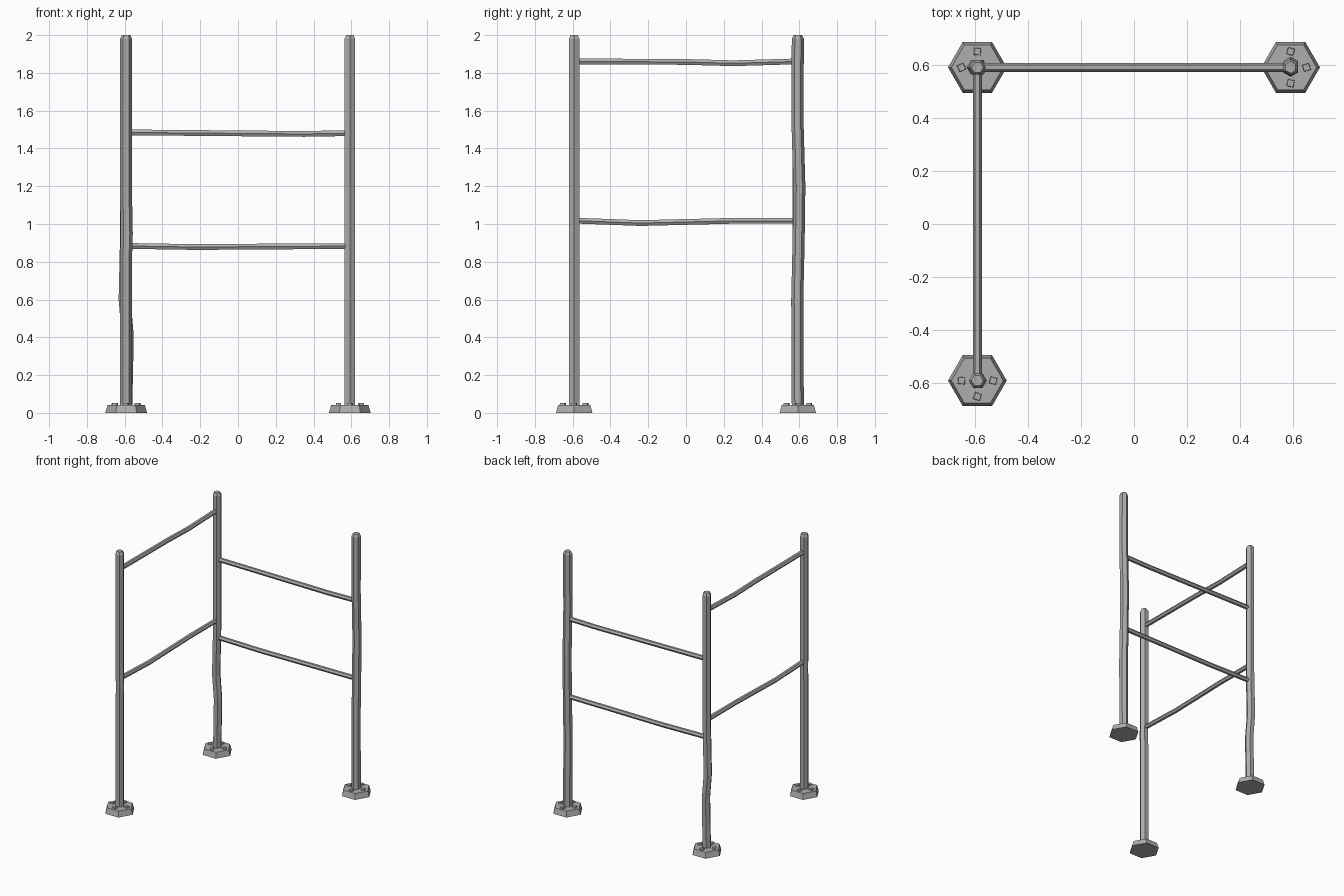
import bpy, bmesh, math, random
from mathutils import Vector

random.seed(4)
if "Cube" in bpy.data.objects:
    bpy.data.objects.remove(bpy.data.objects["Cube"], do_unlink=True)

steel = bpy.data.materials.new("worn grey steel")
steel.use_nodes = True
grey = (0.42, 0.42, 0.42, 1)
steel.diffuse_color = grey
steel.node_tree.nodes["Principled BSDF"].inputs["Base Color"].default_value = grey


def loft(name, rings, u, v, sides=6, turn=0.0):
    """Skin flat-faced rings of (centre, radius) whose plane is spanned by u and v."""
    bm = bmesh.new()
    u, v = Vector(u), Vector(v)
    loops = []
    for centre, r in rings:
        angles = [turn + 2 * math.pi * i / sides for i in range(sides)]
        loops.append([bm.verts.new(Vector(centre) + u * r * math.cos(a) + v * r * math.sin(a))
                      for a in angles])
    for a, b in zip(loops, loops[1:]):
        for i in range(sides):
            j = (i + 1) % sides
            bm.faces.new((a[i], a[j], b[j], b[i]))
    bm.faces.new(loops[0])
    bm.faces.new(loops[-1])
    bmesh.ops.recalc_face_normals(bm, faces=bm.faces)
    mesh = bpy.data.meshes.new(name)
    bm.to_mesh(mesh)
    bm.free()
    mesh.materials.append(steel)
    obj = bpy.data.objects.new(name, mesh)
    bpy.context.collection.objects.link(obj)
    return obj


X, Y, Z = (1, 0, 0), (0, 1, 0), (0, 0, 1)
P = 0.592        # post distance from the centre
POST_R, BAR_R = 0.032, 0.0175


def post(name, x, y, turn, bends):
    """Post with slight dents, a chamfered tip, a hexagonal foot and four bolts."""
    rings = [((x, y, 0.02), POST_R)]
    rings += [((x + dx, y + dy, z), POST_R) for z, dx, dy in bends]
    rings += [((x, y, 1.98), POST_R), ((x, y, 2.0), POST_R * 0.7)]
    loft(name + "_post", rings, X, Y, turn=turn)
    loft(name + "_foot", [((x, y, 0), 0.111), ((x, y, 0.043), 0.098)], X, Y)
    for i in range(4):
        a = i * math.pi / 2
        bx, by = x + 0.06 * math.cos(a), y + 0.06 * math.sin(a)
        loft(f"{name}_bolt_{i + 1}", [((bx, by, 0.035), 0.02), ((bx, by, 0.053), 0.017)],
             X, Y, sides=4, turn=random.uniform(0.3, 1.3))


# Posts, bends listed as height, x shift, y shift
post("front_right", -P, -P, 0, [(0.85, 0, 0), (0.95, 0.003, 0), (1.1, 0, 0)])
post("back_right", -P, P, 0, [(0.3, 0.006, 0), (0.42, 0.007, 0), (0.6, -0.008, 0), (0.95, 0, 0)])
post("back_left", P, P, math.pi / 6,
     [(0.6, 0, -0.003), (0.9, 0, 0.004), (1.2, 0, 0.008), (1.55, 0, -0.002)])

# Rails, points listed as distance along, height
back_rails = {"lower": [(-P, 0.884), (-0.22, 0.878), (0.2, 0.881), (P, 0.883)],
              "upper": [(-P, 1.485), (0.1, 1.479), (0.35, 1.477), (P, 1.481)]}
side_rails = {"lower": [(-P, 1.018), (-0.24, 1.005), (0.25, 1.017), (P, 1.017)],
              "upper": [(-P, 1.861), (0, 1.858), (0.25, 1.851), (P, 1.861)]}
for level, pts in back_rails.items():
    loft(f"back_{level}_rail", [((t, P, z), BAR_R) for t, z in pts], Y, Z)
for level, pts in side_rails.items():
    loft(f"side_{level}_rail", [((-P, t, z), BAR_R) for t, z in pts], X, Z)
